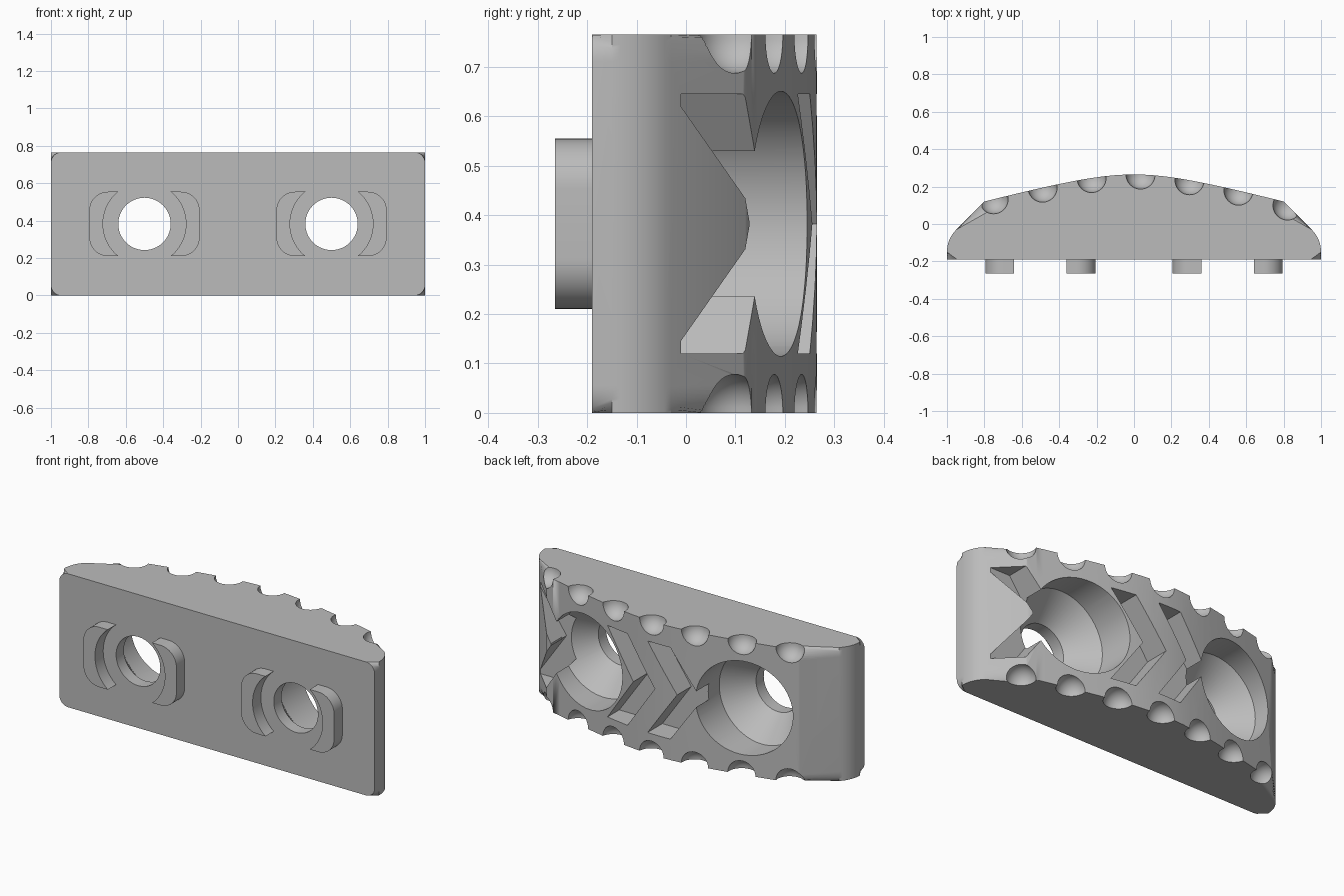
import bpy, bmesh, math
from math import sin, cos, pi, sqrt
from mathutils import Matrix, Vector

cube = bpy.data.objects.get("Cube")
if cube:
    bpy.data.objects.remove(cube, do_unlink=True)

HEIGHT = 0.765
MID = HEIGHT / 2
FRONT = -0.19

grey = bpy.data.materials.new("plain grey")
grey.use_nodes = True
COLOUR = (0.5, 0.5, 0.5, 1)
grey.diffuse_color = COLOUR
grey.node_tree.nodes["Principled BSDF"].inputs["Base Color"].default_value = COLOUR


def loft(bm, rings):
    """Skin a stack of equal-length rings and cap both ends."""
    rows = [[bm.verts.new(p) for p in ring] for ring in rings]
    n = len(rows[0])
    for a, b in zip(rows, rows[1:]):
        for i in range(n):
            j = (i + 1) % n
            bm.faces.new((a[i], a[j], b[j], b[i]))
    bm.faces.new(rows[0][::-1])
    bm.faces.new(rows[-1])


def circle(cx, r, y, n=64):
    return [(cx + r * cos(2 * pi * i / n), y, MID + r * sin(2 * pi * i / n)) for i in range(n)]


def make(name, bm):
    bmesh.ops.recalc_face_normals(bm, faces=bm.faces)
    mesh = bpy.data.meshes.new(name)
    bm.to_mesh(mesh)
    bm.free()
    mesh.materials.append(grey)
    ob = bpy.data.objects.new(name, mesh)
    bpy.context.collection.objects.link(ob)
    return ob


def activate(ob):
    bpy.ops.object.select_all(action='DESELECT')
    ob.select_set(True)
    bpy.context.view_layer.objects.active = ob


def cut(target, cutter):
    mod = target.modifiers.new("cut", 'BOOLEAN')
    mod.operation = 'DIFFERENCE'
    mod.solver = 'EXACT'
    mod.object = cutter
    activate(target)
    bpy.ops.object.modifier_apply(modifier=mod.name)
    bpy.data.objects.remove(cutter, do_unlink=True)


def back_y(x):
    """Depth of the crowned back at x, with chamfered ends."""
    crown = 0.265 + 0.0886 - sqrt(0.0886 ** 2 + (0.27 * x) ** 2)
    return min(crown, 0.92 - abs(x))


# Body: crowned outline with chamfered, rounded ends
half = [(0.8 * i / 16, back_y(0.8 * i / 16)) for i in range(17)]
p0, p1, p2 = Vector((0.95, -0.03)), Vector((1, -0.08)), Vector((1, -0.15))
for i in range(9):
    t = i / 8
    half.append(tuple(p0 * (1 - t) ** 2 + p1 * 2 * t * (1 - t) + p2 * t * t))
half.append((1, FRONT))
outline = half[::-1] + [(-x, y) for x, y in half[1:]]

bm = bmesh.new()
loft(bm, [[(x, y, z) for x, y in outline] for z in (0, HEIGHT)])
rim = [e for e in bm.edges
       if abs(e.verts[0].co.z - e.verts[1].co.z) < 1e-5
       and max(v.co.y for v in e.verts) > FRONT + 0.001]
bmesh.ops.bevel(bm, geom=rim, offset=0.055, segments=8, profile=0.5, affect='EDGES')
body = make("body", bm)

# Stepped screw holes: wide bore, countersink, through hole
bm = bmesh.new()
for cx in (-0.5, 0.5):
    loft(bm, [circle(cx, r, y) for r, y in
              ((0.14, -0.4), (0.14, -0.12), (0.268, 0.03), (0.268, 0.5))])
cut(body, make("hole_cutter", bm))

# Chevron grooves: tip position and floor depth
ARM, RUN, WIDTH = 0.2625, 0.184, 0.143
bm = bmesh.new()
for tip, floor in ((0.621, -0.01), (0.012, 0.12), (-0.268, 0.13)):
    shape = [(tip, 0), (tip + RUN, ARM), (tip + RUN + WIDTH, ARM),
             (tip + WIDTH, 0), (tip + RUN + WIDTH, -ARM), (tip + RUN, -ARM)]
    loft(bm, [[(x, y, MID + z) for x, z in shape] for y in (floor, 0.4)])
cut(body, make("chevron_cutter", bm))

# Round grip dimples along both back edges
bm = bmesh.new()
for i in range(7):
    x = 0.035 + 0.262 * (i - 3)
    for z in (0, HEIGHT):
        bmesh.ops.create_uvsphere(bm, u_segments=32, v_segments=20, radius=0.078,
                                  matrix=Matrix.Translation((x, back_y(x), z)))
cut(body, make("dimple_cutter", bm))
parts = [body]

# Locating lugs: rounded block split by a round opening
for side, cx in (("right", -0.5), ("left", 0.5)):
    r, w, h = 0.1, 0.295, 0.172
    ring = []
    for k, (sx, sz) in enumerate(((1, 1), (-1, 1), (-1, -1), (1, -1))):
        for i in range(13):
            a = (k + i / 12) * pi / 2
            ring.append((cx + sx * (w - r) + r * cos(a), MID + sz * (h - r) + r * sin(a)))
    bm = bmesh.new()
    loft(bm, [[(x, y, z) for x, z in ring] for y in (-0.265, FRONT)])
    lug = make(side + "_locating_lugs", bm)
    bm = bmesh.new()
    loft(bm, [circle(cx, 0.222, y) for y in (-0.4, 0)])
    cut(lug, make("lug_cutter", bm))
    parts.append(lug)

for ob in parts:
    activate(ob)
    bpy.ops.object.shade_smooth_by_angle(angle=math.radians(32))
